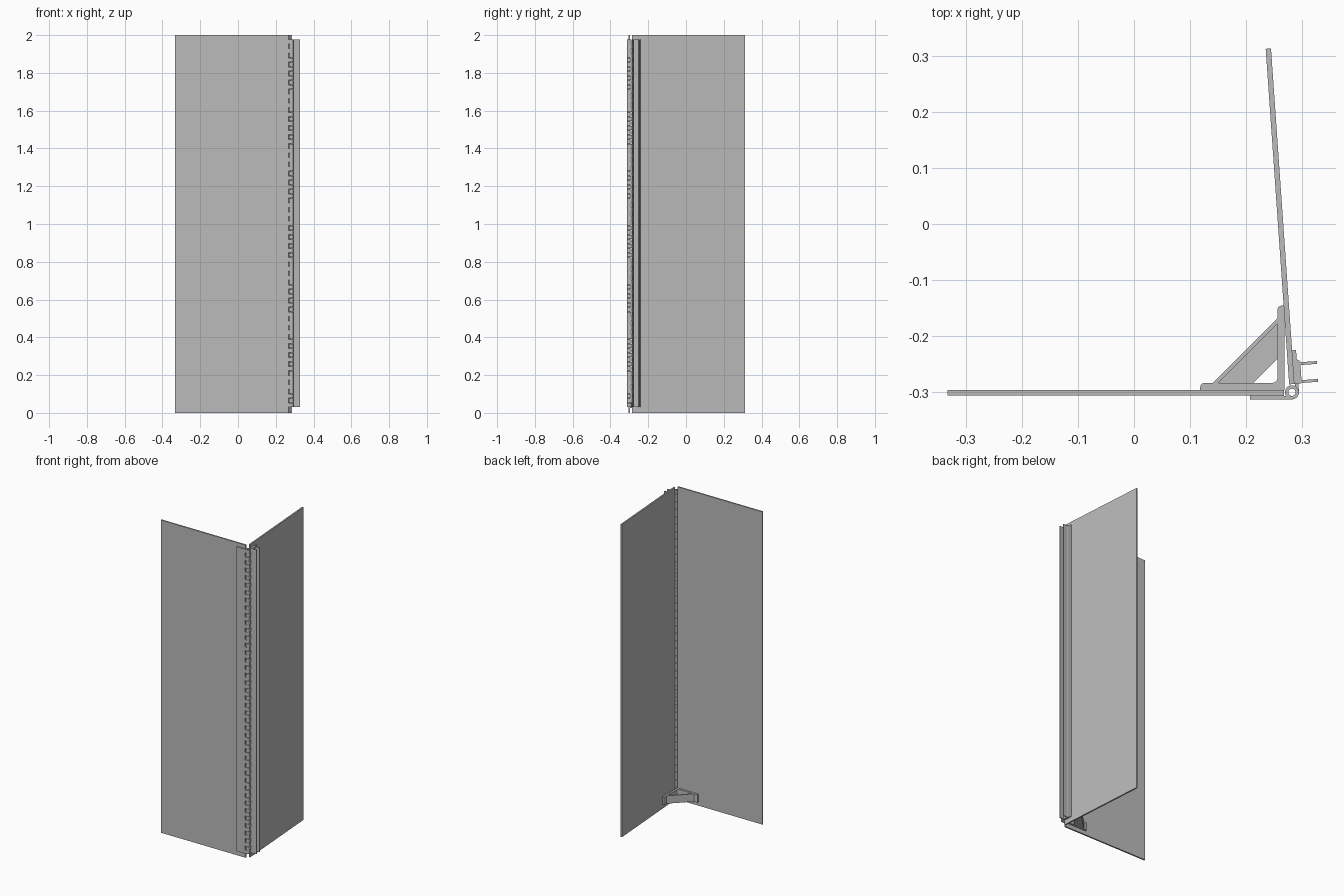
import bpy
import bmesh
import math
from mathutils import Vector

cube = bpy.data.objects.get("Cube")
if cube:
    bpy.data.objects.remove(cube, do_unlink=True)

grey = bpy.data.materials.new("plain grey")
grey.use_nodes = True
colour = (0.5, 0.5, 0.5, 1)
grey.diffuse_color = colour
grey.node_tree.nodes["Principled BSDF"].inputs["Base Color"].default_value = colour


class Frame:
    """Plan-view axes: u runs along a panel, n points away from its face."""

    def __init__(self, origin, u, n):
        self.origin, self.u, self.n = Vector(origin), Vector(u), Vector(n)

    def at(self, u, n, z):
        p = self.origin + self.u * u + self.n * n
        return (p.x, p.y, z)


def prism(bm, frame, outline, z0, z1):
    low = [bm.verts.new(frame.at(u, n, z0)) for u, n in outline]
    high = [bm.verts.new(frame.at(u, n, z1)) for u, n in outline]
    bm.faces.new(low)
    bm.faces.new(high)
    for i in range(len(low)):
        j = (i + 1) % len(low)
        bm.faces.new((low[i], low[j], high[j], high[i]))


def box(bm, frame, u0, u1, n0, n1, z0, z1):
    prism(bm, frame, [(u0, n0), (u1, n0), (u1, n1), (u0, n1)], z0, z1)


def tube(bm, frame, outer, inner, z0, z1, sides=20):
    rings = []
    for r, z in ((outer, z0), (outer, z1), (inner, z1), (inner, z0)):
        rings.append([bm.verts.new(frame.at(r * math.cos(math.tau * i / sides),
                                            r * math.sin(math.tau * i / sides), z))
                      for i in range(sides)])
    for k in range(4):
        a, b = rings[k], rings[(k + 1) % 4]
        for i in range(sides):
            j = (i + 1) % sides
            bm.faces.new((a[i], a[j], b[j], b[i]))


def finish(bm, name):
    bmesh.ops.recalc_face_normals(bm, faces=bm.faces)
    mesh = bpy.data.meshes.new(name)
    bm.to_mesh(mesh)
    bm.free()
    mesh.materials.append(grey)
    obj = bpy.data.objects.new(name, mesh)
    bpy.context.collection.objects.link(obj)
    bpy.ops.object.select_all(action='DESELECT')
    obj.select_set(True)
    bpy.context.view_layer.objects.active = obj
    bpy.ops.object.shade_smooth_by_angle(angle=math.radians(30))


# Both panels swing about the same pin axis
PIN = (0.2815, -0.30)
tilt = math.radians(4)
front = Frame(PIN, (-1, 0), (0, -1))
side = Frame(PIN, (-math.sin(tilt), math.cos(tilt)), (math.cos(tilt), math.sin(tilt)))

LOW, HIGH = 0.03, 1.977
KNUCKLES = 81
PITCH = (HIGH - LOW) / KNUCKLES
RADIUS, BORE = 0.0125, 0.0065
LEAF_IN, NOTCH = 0.0055, 0.0145

for index, (name, frame) in enumerate((("front", front), ("side", side))):
    # Door panel
    bm = bmesh.new()
    box(bm, frame, NOTCH, 0.614, -0.004, LEAF_IN, 0, 2)
    finish(bm, name + "_panel")

    # Hinge leaf with alternating knuckles
    bm = bmesh.new()
    box(bm, frame, NOTCH, 0.075, LEAF_IN, RADIUS, LOW, HIGH)
    for k in range(index, KNUCKLES, 2):
        z0 = LOW + k * PITCH + 0.0008
        z1 = z0 + PITCH - 0.0016
        box(bm, frame, 0, NOTCH, BORE, RADIUS, z0, z1)
        tube(bm, frame, RADIUS, BORE, z0, z1)
    finish(bm, name + "_hinge_leaf")

# Channel with two fins on the outside of the side leaf
bm = bmesh.new()
prism(bm, side, [(0.014, 0.0125), (0.058, 0.0125), (0.055, 0.018), (0.0525, 0.0195),
                 (0.0525, 0.048), (0.0475, 0.048), (0.0475, 0.0185), (0.0205, 0.0185),
                 (0.0205, 0.048), (0.0155, 0.048), (0.0155, 0.0195)], LOW, HIGH)
finish(bm, "side_channel")

# Corner bracket: two feet, a diagonal web and a gusset
corner = (0.268, -0.2955)
along_front = Frame(corner, (-1, 0), (0, 1))
along_side = Frame(corner, (0, 1), (-1, 0))
B0, B1, T = 0.025, 0.075, 0.0125
foot = [(0, 0), (0.15, 0), (0.15, 0.005)]
foot += [(0.142 + 0.008 * math.cos(a), 0.005 + 0.0075 * math.sin(a))
         for a in (math.radians(d) for d in (30, 60, 90))]
foot += [(0, T)]
bm = bmesh.new()
for frame in (along_front, along_side):
    prism(bm, frame, foot, B0, B1)


def diagonal(outer, inner, z0, z1):
    prism(bm, along_front, [(outer - T, T), (T, outer - T), (T, inner - T), (inner - T, T)], z0, z1)


diagonal(0.140, 0.130, B0, B1)
diagonal(0.130, 0.068, B0, B0 + 0.008)
# Rounded inside corner
R = 0.008
fillet = [(T, T)] + [(T + R - R * math.sin(a), T + R - R * math.cos(a))
                     for a in (math.radians(d) for d in range(0, 91, 15))]
prism(bm, along_front, fillet, B0, B1)
finish(bm, "corner_bracket")
